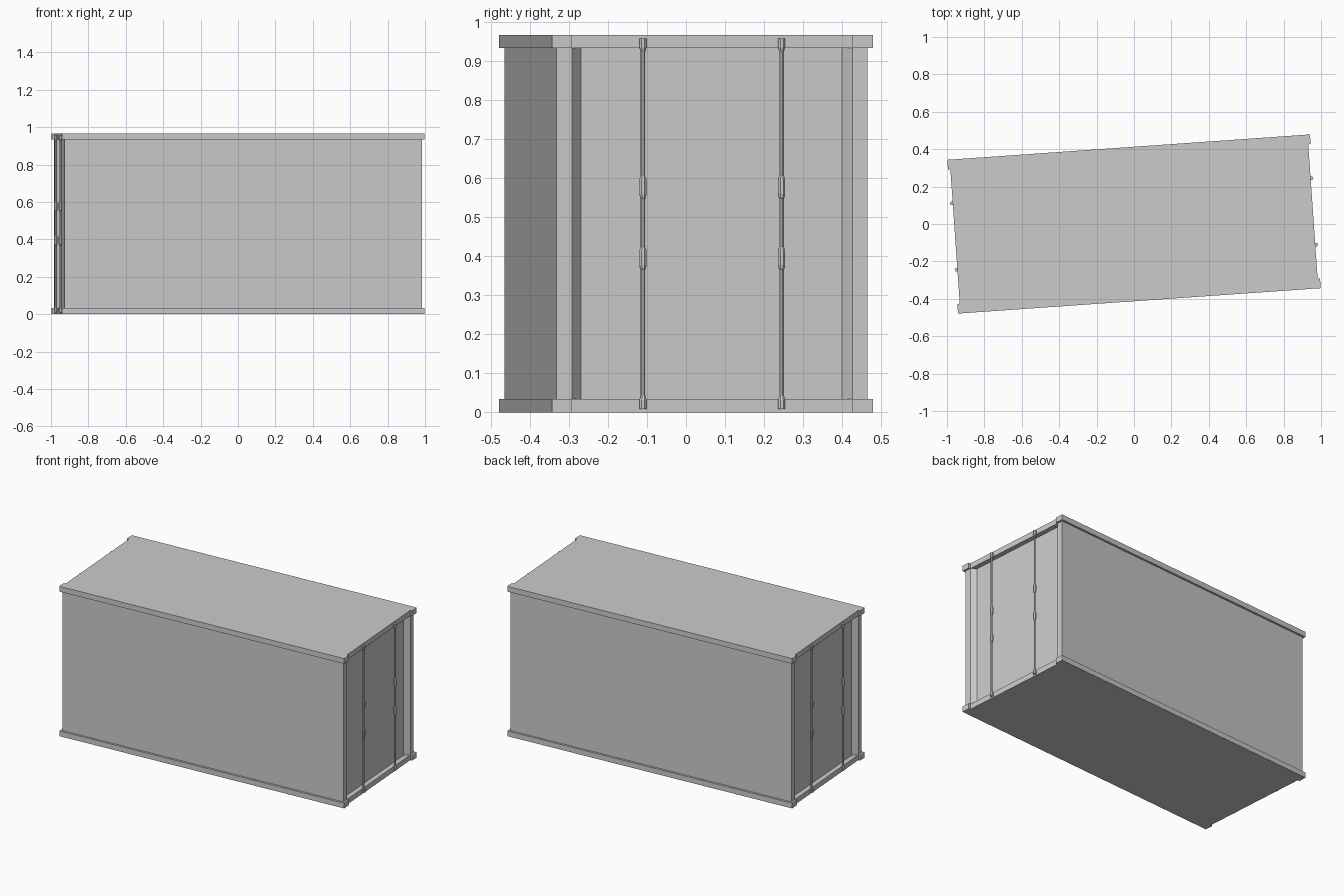
import bpy, bmesh, math

if "Cube" in bpy.data.objects:
    bpy.data.objects.remove(bpy.data.objects["Cube"])

YAW = math.radians(4)      # the whole container stands slightly turned
HEIGHT, RAIL = 0.967, 0.034
HALF_L, HALF_W = 0.972, 0.412
INSET = 0.013              # walls and beams sit back from the corner blocks
POST_Y = HALF_W - 0.052    # inner edge of the corner blocks and posts

grey = bpy.data.materials.new("light_grey_metal")
grey.use_nodes = True
grey.diffuse_color = (0.6, 0.6, 0.6, 1)
grey.node_tree.nodes["Principled BSDF"].inputs["Base Color"].default_value = grey.diffuse_color


def finish(name, bm):
    bmesh.ops.recalc_face_normals(bm, faces=bm.faces)
    mesh = bpy.data.meshes.new(name)
    bm.to_mesh(mesh)
    bm.free()
    mesh.materials.append(grey)
    obj = bpy.data.objects.new(name, mesh)
    obj.rotation_euler.z = YAW
    bpy.context.collection.objects.link(obj)
    return obj


def mirrored_outline(quarter):
    """Turn one corner, listed from side to end, into a closed outline."""
    end = quarter + [(x, -y) for x, y in reversed(quarter)]
    return end + [(-x, -y) for x, y in end]


def loft(name, rings, caps=True):
    bm = bmesh.new()
    loops = [[bm.verts.new(p) for p in ring] for ring in rings]
    n = len(loops[0])
    for low, high in zip(loops, loops[1:]):
        for i in range(n):
            j = (i + 1) % n
            bm.faces.new((low[i], low[j], high[j], high[i]))
    if caps:
        bm.faces.new(loops[0])
        bm.faces.new(loops[-1])
    return finish(name, bm)


def prism(name, outline, z0, z1, caps=True):
    return loft(name, [[(x, y, z) for x, y in outline] for z in (z0, z1)], caps)


# Floor and roof frames with projecting corner blocks
frame = mirrored_outline([(HALF_L, HALF_W), (HALF_L, POST_Y), (HALF_L - INSET, POST_Y)])
prism("floor_frame", frame, 0, RAIL)
prism("roof_frame", frame, HEIGHT - RAIL, HEIGHT)

# Side walls, corner posts and recessed end doors
beam_x = HALF_L - INSET
body = mirrored_outline([(beam_x, HALF_W - INSET), (beam_x, POST_Y),
                         (beam_x - 0.03, POST_Y - 0.025)])
prism("walls_and_doors", body, RAIL, HEIGHT - RAIL, caps=False)

# Locking rods: thin bars with thicker end caps and two handle collars
THIN, THICK, SIDES = 0.006, 0.0098, 8
profile = [(THICK, 0.009), (THICK, 0.032), (THIN, 0.044)]
for z in (0.368, 0.55):
    profile += [(THIN, z - 0.002), (THICK * 0.8, z), (THICK, z + 0.01),
                (THICK, z + 0.046), (THICK * 0.8, z + 0.053), (THIN, z + 0.055)]
profile += [(THIN, HEIGHT - 0.044), (THICK, HEIGHT - 0.032), (THICK, HEIGHT - 0.009)]

for end, sx in (("left", 1), ("right", -1)):
    for place, sy in (("front", -1), ("back", 1)):
        cx, cy = sx * (beam_x + 0.005), sy * 0.178
        rings = []
        for r, z in profile:
            angles = [math.tau * (i + 0.5) / SIDES for i in range(SIDES)]
            rings.append([(cx + r * math.cos(a), cy + r * math.sin(a), z) for a in angles])
        loft(f"{end}_{place}_locking_rod", rings)
